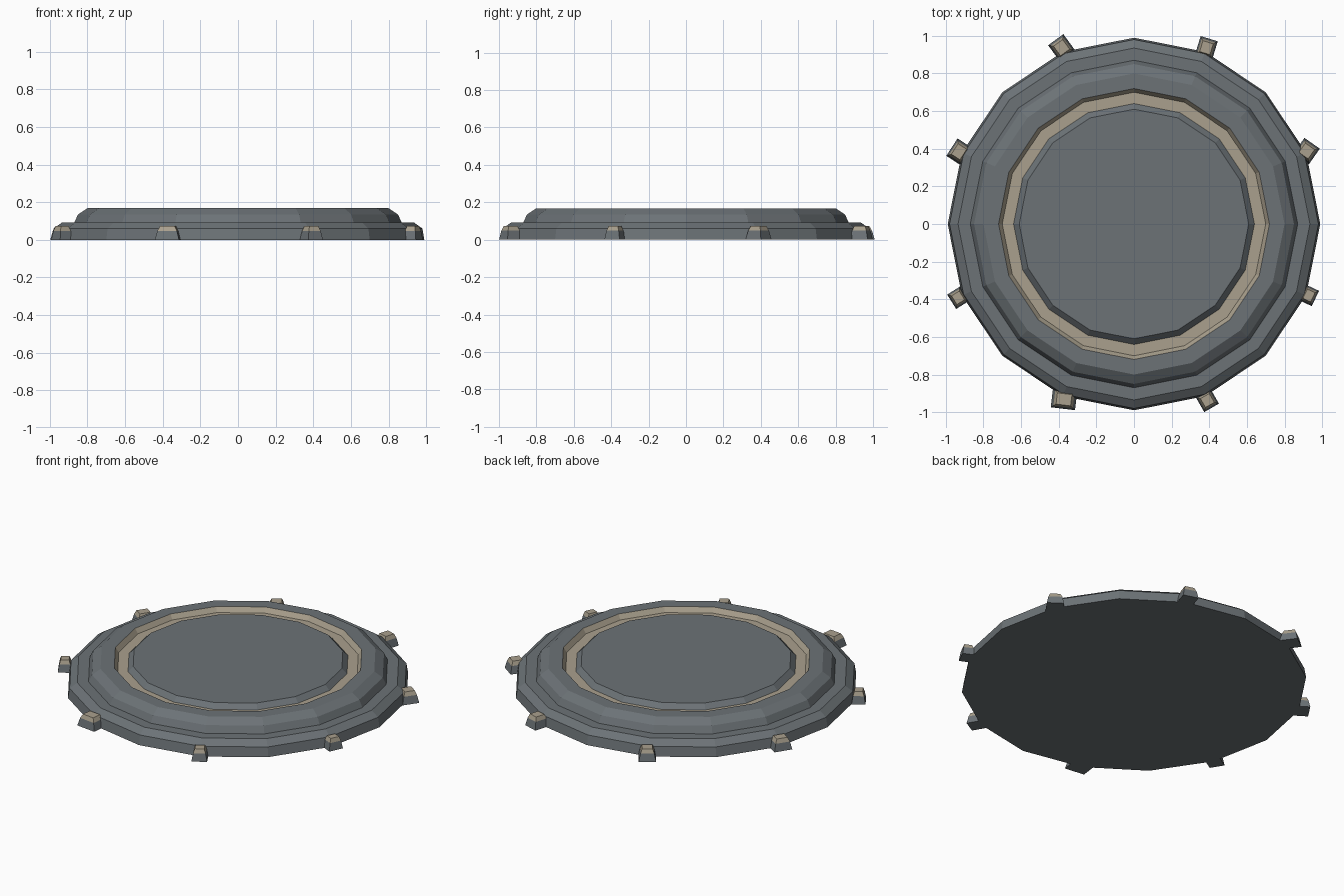
import bpy, bmesh, math
from mathutils import Matrix, Vector

cube = bpy.data.objects.get("Cube")
if cube:
    bpy.data.objects.remove(cube, do_unlink=True)


def material(name, colour):
    m = bpy.data.materials.new(name)
    m.use_nodes = True
    m.diffuse_color = (*colour, 1)
    m.node_tree.nodes["Principled BSDF"].inputs["Base Color"].default_value = (*colour, 1)
    return m


GREY = material("slate_grey", (0.15, 0.17, 0.183))
TAN = material("sandy_tan", (0.40, 0.352, 0.268))


def loft(name, rings, tan_bands):
    """Skin stacked vertex rings, cap both ends; listed bands are tan."""
    bm = bmesh.new()
    loops = [[bm.verts.new(p) for p in ring] for ring in rings]
    n = len(loops[0])
    for band, (low, high) in enumerate(zip(loops, loops[1:])):
        for i in range(n):
            j = (i + 1) % n
            f = bm.faces.new((low[i], low[j], high[j], high[i]))
            f.material_index = int(band in tan_bands)
    bm.faces.new(loops[0][::-1])
    top = bm.faces.new(loops[-1])
    top.material_index = int(len(rings) - 1 in tan_bands)
    bmesh.ops.recalc_face_normals(bm, faces=bm.faces)
    mesh = bpy.data.meshes.new(name)
    bm.to_mesh(mesh)
    bm.free()
    mesh.materials.append(GREY)
    mesh.materials.append(TAN)
    obj = bpy.data.objects.new(name, mesh)
    bpy.context.collection.objects.link(obj)
    return obj


def circle(radius, z, sides=16):
    return [(radius * math.cos(math.tau * i / sides),
             radius * math.sin(math.tau * i / sides), z) for i in range(sides)]


# Stepped round plate with a tan groove around the centre disc
profile = [(0.99, 0), (0.98, 0.06), (0.935, 0.092), (0.87, 0.092),
           (0.85, 0.135), (0.80, 0.168), (0.72, 0.168),
           (0.70, 0.138), (0.64, 0.138), (0.61, 0.168)]
loft("round_plate", [circle(r, z) for r, z in profile], {6, 7})


# Small tapered studs around the rim: x, y, width, depth, turn in degrees
studs = [(-0.385, 0.937, 0.10, 0.105, 36), (0.385, 0.937, 0.095, 0.10, -17),
         (0.918, 0.388, 0.10, 0.10, -35), (0.93, -0.38, 0.075, 0.09, -25),
         (0.39, -0.938, 0.09, 0.09, 30), (-0.372, -0.932, 0.13, 0.10, -7),
         (-0.935, -0.392, 0.08, 0.09, 32), (-0.93, 0.384, 0.09, 0.11, -33)]


def rectangle(w, d, z):
    return [(sx * w / 2, sy * d / 2, z) for sx, sy in ((-1, -1), (1, -1), (1, 1), (-1, 1))]


for k, (x, y, w, d, turn) in enumerate(studs):
    layers = [(1, 0), (0.8, 0.048), (0.6, 0.073)]
    stud = loft(f"rim_stud_{k + 1}", [rectangle(w * s, d * s, z) for s, z in layers], {1, 2})
    stud.data.transform(Matrix.Translation(Vector((x, y, 0)))
                        @ Matrix.Rotation(math.radians(turn), 4, 'Z'))
